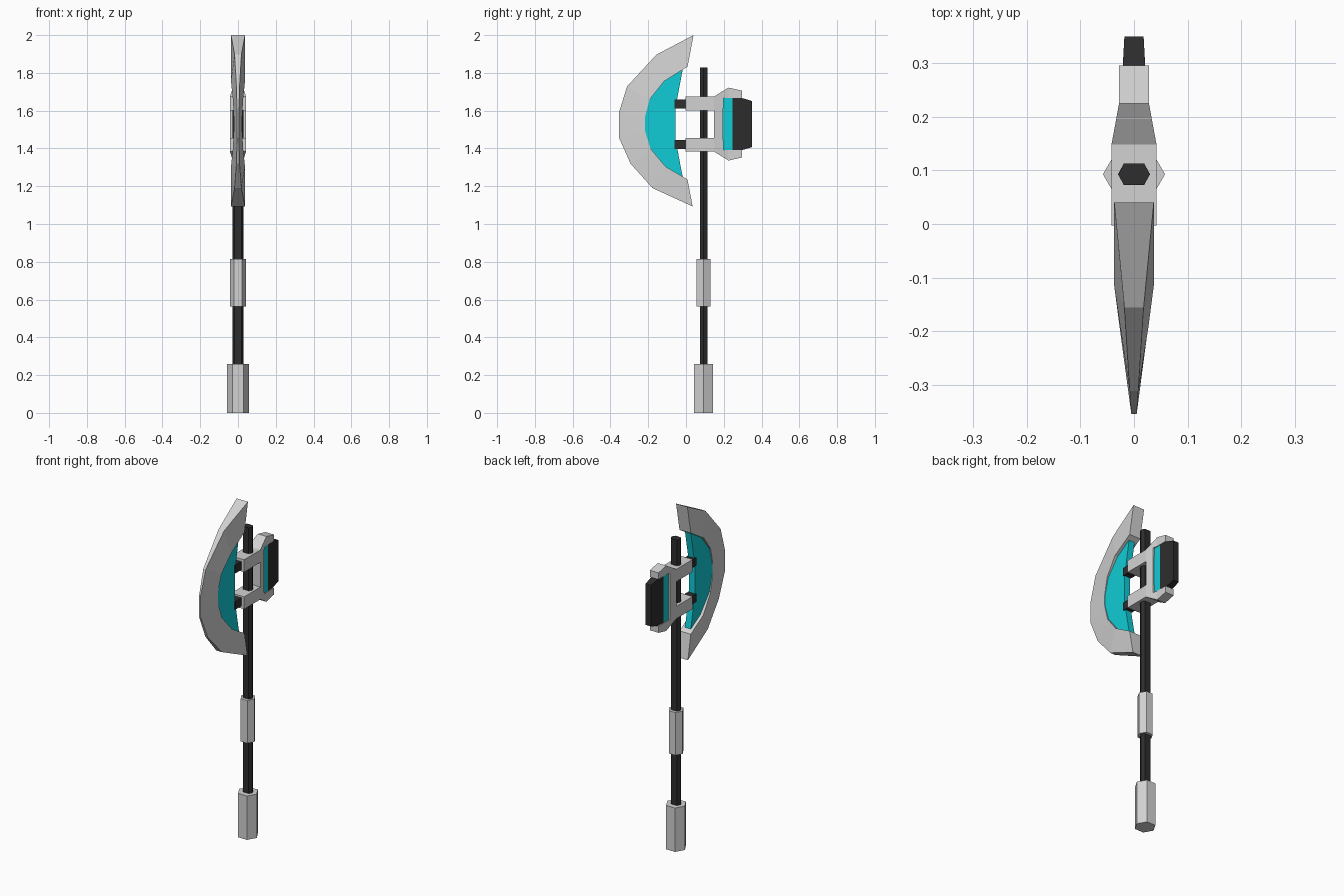
import bpy, bmesh, math

if "Cube" in bpy.data.objects:
    bpy.data.objects.remove(bpy.data.objects["Cube"])


def material(name, rgb):
    m = bpy.data.materials.new(name)
    m.diffuse_color = (*rgb, 1)
    m.use_nodes = True
    m.node_tree.nodes["Principled BSDF"].inputs["Base Color"].default_value = m.diffuse_color
    return m


GREY = material("light_grey", (0.65, 0.65, 0.65))
DARK = material("near_black", (0.026, 0.026, 0.026))
TEAL = material("teal", (0.005, 0.60, 0.67))


def finish(name, bm, mat):
    bmesh.ops.recalc_face_normals(bm, faces=bm.faces)
    me = bpy.data.meshes.new(name)
    bm.to_mesh(me)
    bm.free()
    me.materials.append(mat)
    ob = bpy.data.objects.new(name, me)
    bpy.context.collection.objects.link(ob)
    return ob


def strip(name, stations, mat):
    """Four-sided bar lofted through pairs of (y, z, half width) edges."""
    bm = bmesh.new()
    rings = []
    for (ya, za, wa), (yb, zb, wb) in stations:
        rings.append([bm.verts.new(p) for p in
                      ((-wa, ya, za), (wa, ya, za), (wb, yb, zb), (-wb, yb, zb))])
    for r, s in zip(rings, rings[1:]):
        for i in range(4):
            j = (i + 1) % 4
            bm.faces.new((r[i], r[j], s[j], s[i]))
    bm.faces.new(rings[0])
    bm.faces.new(rings[-1])
    return finish(name, bm, mat)


def hex_bar(name, points, z0, z1, mat):
    """Six-sided upright bar on the shaft axis."""
    bm = bmesh.new()
    face = bm.faces.new([bm.verts.new((x, y + 0.093, z0)) for x, y in points])
    top = bmesh.ops.extrude_face_region(bm, geom=[face])["geom"]
    for v in top:
        if isinstance(v, bmesh.types.BMVert):
            v.co.z = z1
    return finish(name, bm, mat)


def hexagon(r):
    return [(r * math.cos(i * math.pi / 3), r * math.sin(i * math.pi / 3)) for i in range(6)]


# Shaft, grip and pommel
shaft = [(0.03, 0), (0.019, 0.02), (-0.019, 0.02), (-0.03, 0), (-0.019, -0.02), (0.019, -0.02)]
hex_bar("shaft", shaft, 0.1, 1.828, DARK)
hex_bar("grip", hexagon(0.043), 0.563, 0.816, GREY)
hex_bar("pommel", hexagon(0.058), 0.0, 0.259, GREY)

# Crescent blade: thin outer edge, thick inner edge
outer = [(0.04, 2.0, 0.037), (-0.156, 1.897, 0.018), (-0.312, 1.728, 0.008), (-0.355, 1.59, 0.005),
         (-0.355, 1.458, 0.005), (-0.294, 1.32, 0.008), (-0.177, 1.19, 0.018), (0.035, 1.093, 0.037)]
inner = [(0.008, 1.833, 0.037), (-0.115, 1.756, 0.037), (-0.192, 1.66, 0.027), (-0.218, 1.563, 0.022),
         (-0.218, 1.497, 0.022), (-0.188, 1.4, 0.027), (-0.108, 1.304, 0.037), (0.008, 1.236, 0.037)]
strip("blade", list(zip(outer, inner)), GREY)

# Teal web filling the hollow of the crescent
T = 0.019
back = [(-0.018, 1.815), (-0.036, 1.72), (-0.055, 1.62), (-0.055, 1.56),
        (-0.055, 1.5), (-0.055, 1.447), (-0.036, 1.345), (-0.018, 1.252)]
front = [(-0.024, 1.818)] + [(y - 0.005, z) for y, z, w in inner[1:-1]] + [(-0.024, 1.249)]
strip("blade_web", [((*f, T), (*b, T)) for f, b in zip(front, back)], TEAL)

# Bracket arms and blade connectors, mirrored about the head's middle height
MID = 1.529
arm = [(-0.003, 1.675, 1.602, 0.042), (0.149, 1.675, 1.602, 0.042), (0.197, 1.705, 1.602, 0.033),
       (0.198, 1.705, 1.667, 0.033), (0.225, 1.722, 1.667, 0.028), (0.296, 1.706, 1.667, 0.028)]
for side, s in (("upper", 1), ("lower", -1)):
    def flip(z):
        return MID + s * (z - MID)
    strip(side + "_bracket_arm", [((y, flip(a), w), (y, flip(b), w)) for y, a, b, w in arm], GREY)
    strip(side + "_connector", [((y, flip(1.66), 0.025), (y, flip(1.612), 0.025))
                                for y in (-0.06, 0.0)], DARK)


def block(name, sections, mat):
    """Block given by (y, half height, half width) sections."""
    strip(name, [((y, MID + h, w), (y, MID - h, w)) for y, h, w in sections], mat)


# Bracket upright, teal core and dark rear hammer block
block("bracket_upright", [(0.149, 0.073, 0.042), (0.197, 0.073, 0.033)], GREY)
block("rear_core", [(0.197, 0.138, 0.024), (0.246, 0.138, 0.024)], TEAL)
block("rear_block", [(0.246, 0.138, 0.024), (0.296, 0.138, 0.021), (0.35, 0.122, 0.018)], DARK)
